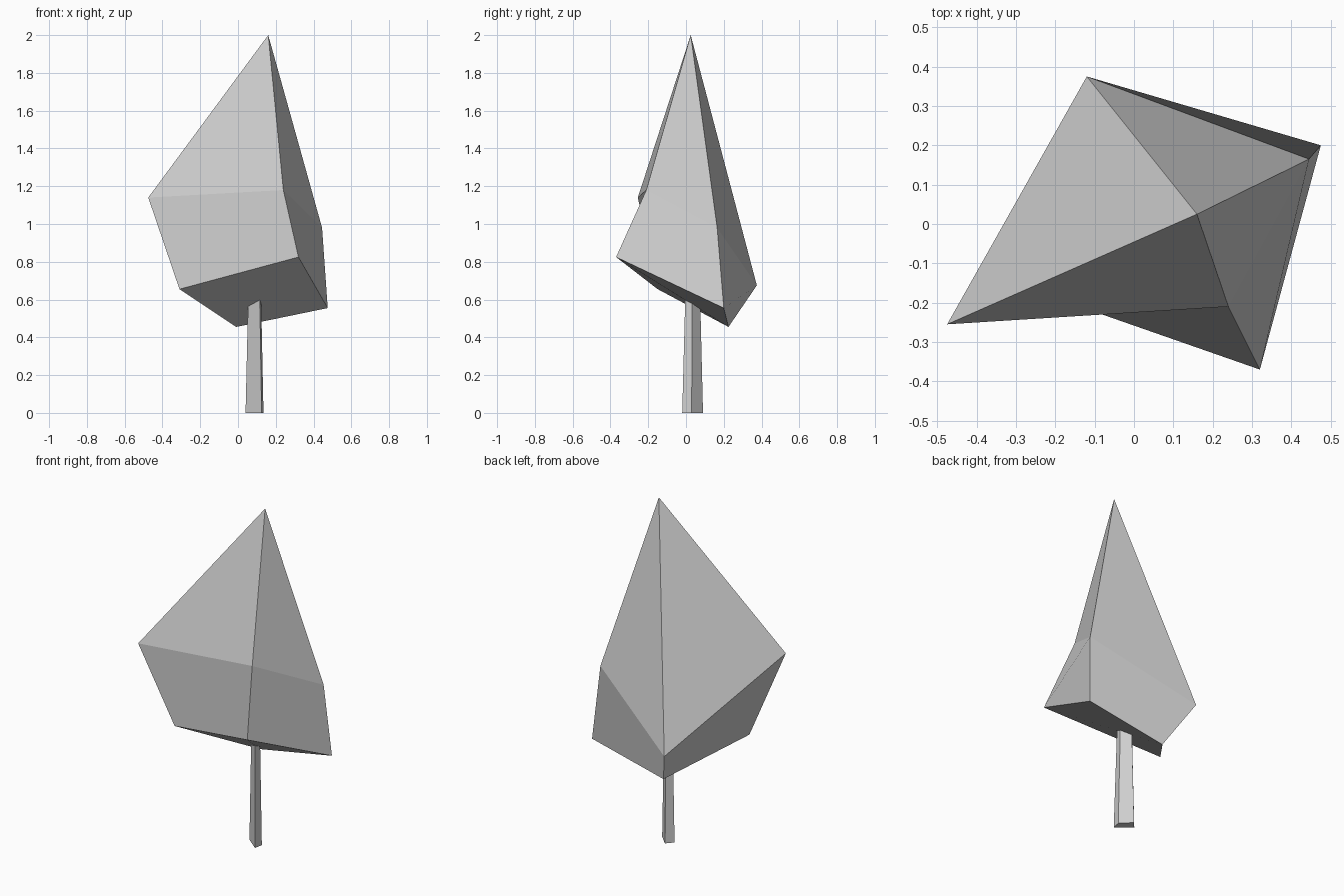
import bpy
import bmesh
from mathutils import Vector

default = bpy.data.objects.get("Cube")
if default:
    bpy.data.objects.remove(default, do_unlink=True)


def make_material(name, colour):
    mat = bpy.data.materials.new(name)
    mat.use_nodes = True
    mat.diffuse_color = colour
    mat.node_tree.nodes["Principled BSDF"].inputs["Base Color"].default_value = colour
    return mat


def make_part(name, bm, mat):
    bmesh.ops.recalc_face_normals(bm, faces=bm.faces)
    mesh = bpy.data.meshes.new(name)
    bm.to_mesh(mesh)
    bm.free()
    mesh.materials.append(mat)
    obj = bpy.data.objects.new(name, mesh)
    bpy.context.collection.objects.link(obj)
    return obj


def bridge(bm, lower, upper):
    """Join two four-sided rings, splitting each side from lower left to upper right."""
    for i in range(4):
        j = (i + 1) % 4
        bm.faces.new((upper[j], upper[i], lower[i], lower[j]))


grey = make_material("plain grey", (0.62, 0.62, 0.62, 1))

# Crown: a skewed block whose upper ring rises to a point
bm = bmesh.new()
lower = [bm.verts.new(p) for p in (
    (-0.31, -0.15, 0.655), (0.32, -0.37, 0.825), (0.475, 0.2, 0.555), (-0.01, 0.225, 0.455))]
upper = [bm.verts.new(p) for p in (
    (-0.475, -0.255, 1.14), (0.24, -0.21, 1.18), (0.445, 0.165, 0.98), (-0.12, 0.375, 0.675))]
tip = bm.verts.new((0.16, 0.025, 2))
# Start each side on the corner where its fold begins
for i in range(4):
    j = (i + 1) % 4
    bm.faces.new((upper[j], upper[i], lower[i], lower[j]))
    bm.faces.new((upper[i], upper[j], tip))
bm.faces.new((lower[3], lower[2], lower[1], lower[0]))
make_part("crown", bm, grey)

# Trunk: a tapering four-sided post that ends inside the crown
bm = bmesh.new()
centre = Vector((0.09, 0.037, 0))
base = [Vector(p) for p in ((0.04, 0.05, 0), (0.125, -0.02, 0), (0.135, 0.03, 0), (0.075, 0.09, 0))]
foot = [bm.verts.new(p) for p in base]
head = [bm.verts.new(centre + (p - centre) * 0.7 + Vector((0, 0, 0.65))) for p in base]
bridge(bm, foot, head)
bm.faces.new(foot[::-1])
bm.faces.new(head)
make_part("trunk", bm, grey)
